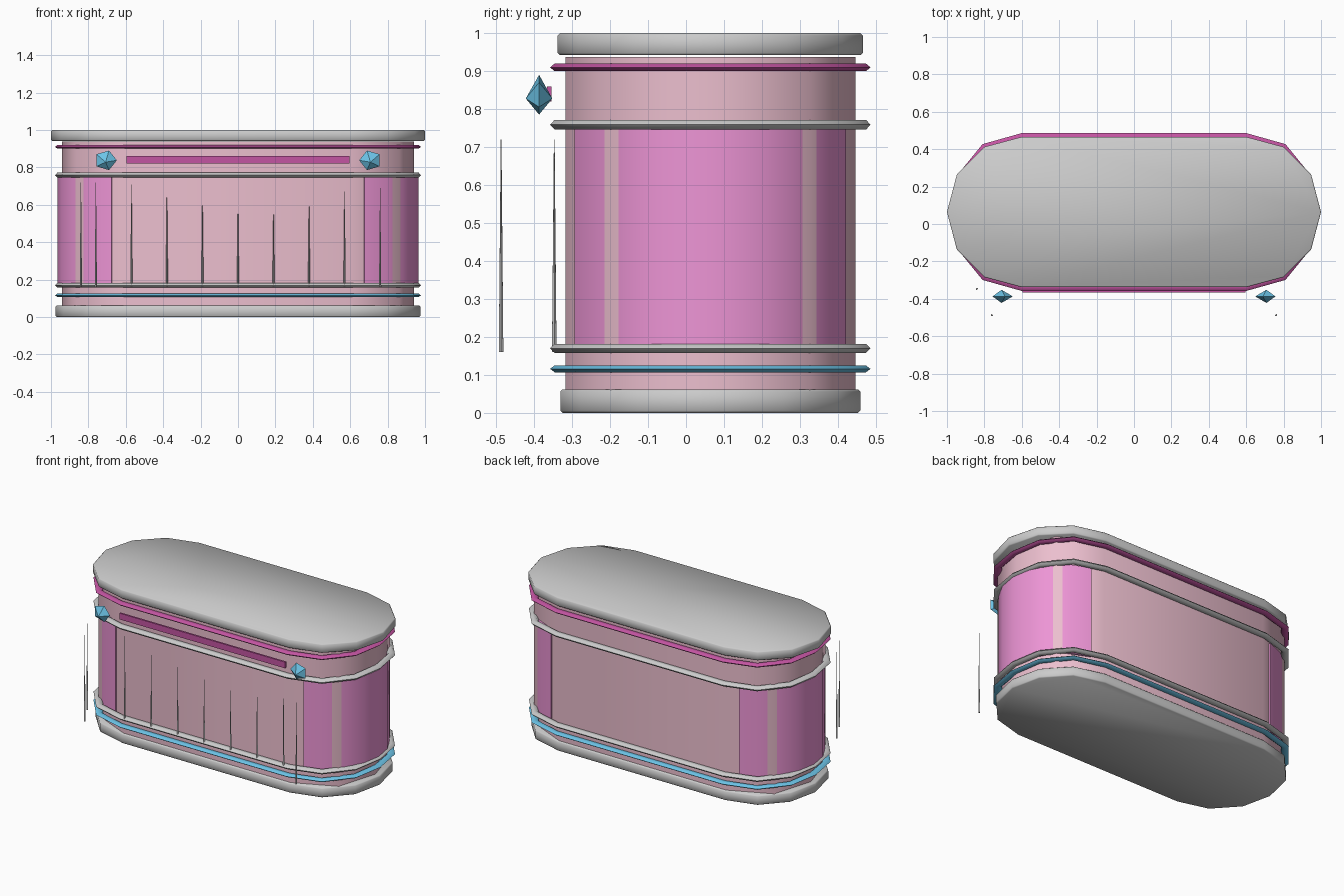
import bpy, bmesh
from math import sin, cos, pi, radians
from mathutils import Vector

if "Cube" in bpy.data.objects:
    bpy.data.objects.remove(bpy.data.objects["Cube"])

CY = 0.064      # centre line of the counter
HALF = 0.6      # half length of the straight sides


def material(name, rgb):
    m = bpy.data.materials.new(name)
    m.diffuse_color = (*rgb, 1)
    m.use_nodes = True
    m.node_tree.nodes["Principled BSDF"].inputs["Base Color"].default_value = m.diffuse_color
    return m


PINK = material("pale_pink", (0.84, 0.52, 0.62))
PANEL = material("panel_pink", (0.85, 0.30, 0.67))
MAGENTA = material("magenta", (0.55, 0.09, 0.36))
BLUE = material("sky_blue", (0.15, 0.55, 0.80))


def finish(name, bm, mat=None, angle=None):
    bmesh.ops.recalc_face_normals(bm, faces=bm.faces)
    me = bpy.data.meshes.new(name)
    bm.to_mesh(me)
    bm.free()
    ob = bpy.data.objects.new(name, me)
    bpy.context.collection.objects.link(ob)
    if mat:
        me.materials.append(mat)
    if angle:
        bpy.ops.object.select_all(action='DESELECT')
        ob.select_set(True)
        bpy.context.view_layer.objects.active = ob
        bpy.ops.object.shade_smooth_by_angle(angle=radians(angle))
    return ob


def stadium(side, tip, n):
    """Rounded-end outline: radius 'side' at the long sides, 'tip' at the ends."""
    pts = []
    for s in (1, -1):
        for i in range(n + 1):
            a = -pi / 2 + pi * i / n
            r = side + (tip - side) * cos(a) ** 4
            pts.append((s * (HALF + r * cos(a)), CY + s * r * sin(a)))
    return pts


def loft(name, side, tip, n, profile, mat=None, ring=False, angle=50):
    """Stack outlines offset by profile (offset, z); capped solid or closed ring."""
    bm = bmesh.new()
    loops = [[bm.verts.new((x, y, z)) for x, y in stadium(side + d, tip + d, n)]
             for d, z in profile]
    pairs = list(zip(loops, loops[1:]))
    if ring:
        pairs.append((loops[-1], loops[0]))
    else:
        bm.faces.new(loops[0])
        bm.faces.new(loops[-1])
    for a, b in pairs:
        for i in range(len(a)):
            j = (i + 1) % len(a)
            bm.faces.new((a[i], a[j], b[j], b[i]))
    return finish(name, bm, mat, angle)


# Body and slabs
loft("counter_body", 0.382, 0.342, 4, [(0, 0.05), (0, 0.938)], PINK)
for name, tip, side, z0, z1 in (("top_slab", 0.4, 0.402, 0.942, 1.0),
                                ("base_slab", 0.375, 0.395, 0.0, 0.062)):
    b = 0.006
    loft(name, side, tip, 6, [(-b, z0), (0, z0 + b), (0, z1 - b), (-b, z1)])

# Trim rings around the body
for name, z, h, mat in (("upper_trim", 0.91, 0.010, MAGENTA),
                        ("upper_rail", 0.759, 0.013, None),
                        ("lower_rail", 0.17, 0.012, None),
                        ("lower_trim", 0.116, 0.009, BLUE)):
    prof = [(0.0, z), (-0.012, z + h), (-0.035, z + h),
            (-0.047, z), (-0.035, z - h), (-0.012, z - h)]
    loft(name, 0.422, 0.378, 6, prof, mat, ring=True)

# Curved panels wrapped on both ends
for s, side in ((1, "right"), (-1, "left")):
    bm = bmesh.new()
    cols = []
    for i in range(9):
        a = radians(-78 + 156 * i / 8)
        cols.append([[bm.verts.new((s * (HALF + r * cos(a)), CY + r * sin(a), z))
                      for z in (0.165, 0.755)] for r in (0.365, 0.35)])
    for p, q in zip(cols, cols[1:]):
        bm.faces.new((p[0][0], q[0][0], q[0][1], p[0][1]))
        bm.faces.new((p[1][0], p[1][1], q[1][1], q[1][0]))
        for k in (0, 1):
            bm.faces.new((p[0][k], q[0][k], q[1][k], p[1][k]))
    for c in (cols[0], cols[-1]):
        bm.faces.new((c[0][0], c[0][1], c[1][1], c[1][0]))
    finish(side + "_end_panel", bm, PANEL, 40)

# Thin tapered rods along the front
rods = [(-0.84, 0.72), (-0.76, 0.72), (-0.57, 0.71), (-0.38, 0.64), (-0.19, 0.61), (0, 0.58),
        (0.19, 0.56), (0.38, 0.59), (0.57, 0.67), (0.76, 0.69)]
for i, (x, top) in enumerate(rods):
    y = -0.487 if abs(x) == 0.76 else -0.347
    bm = bmesh.new()
    bmesh.ops.create_cone(bm, cap_ends=True, segments=4, radius1=0.006,
                          radius2=0.001, depth=top - 0.16)
    bmesh.ops.translate(bm, verts=bm.verts, vec=(x, y, (top + 0.16) / 2))
    finish(f"front_rod_{i + 1}", bm)

# Front light bar
bm = bmesh.new()
bmesh.ops.create_cube(bm, size=1)
bmesh.ops.scale(bm, verts=bm.verts, vec=(1.19, 0.012, 0.04))
bmesh.ops.translate(bm, verts=bm.verts, vec=(0, -0.36, 0.84))
finish("front_bar", bm, MAGENTA)

# Faceted gems: five-sided double pyramids pointing forward
for s, side in ((1, "right"), (-1, "left")):
    bm = bmesh.new()
    c = Vector((s * 0.708, -0.387, 0.838))
    rim = [bm.verts.new(c + Vector((s * -0.06 * cos(a), 0, 0.055 * sin(a))))
           for a in (2 * pi * i / 5 for i in range(5))]
    for dy in (-0.035, 0.035):
        tip = bm.verts.new(c + Vector((0, dy, -0.01)))
        for i in range(5):
            bm.faces.new((rim[i], rim[(i + 1) % 5], tip))
    finish(side + "_gem", bm, BLUE)
